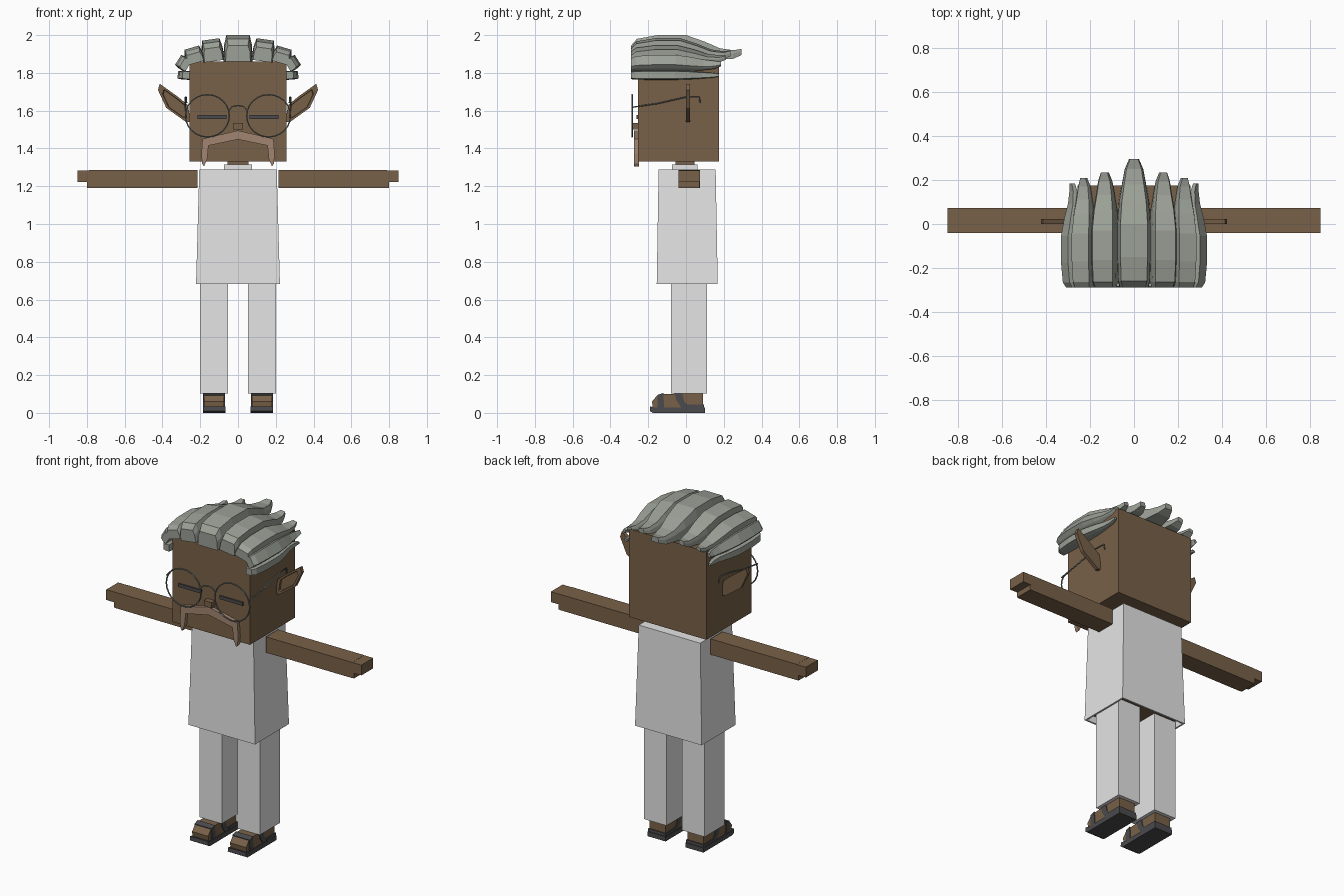
import bpy
import bmesh
import math
from mathutils import Matrix, Vector

cube = bpy.data.objects.get("Cube")
if cube:
    bpy.data.objects.remove(cube, do_unlink=True)


def material(name, r, g, b):
    m = bpy.data.materials.new(name)
    m.use_nodes = True
    m.diffuse_color = (r, g, b, 1)
    m.node_tree.nodes["Principled BSDF"].inputs["Base Color"].default_value = (r, g, b, 1)
    return m


SKIN = material("brown skin", .19, .12, .065)
CLOTH = material("white cloth", .78, .78, .78)
HAIR = material("grey hair", .33, .355, .31)
LIP = material("light brown moustache", .36, .235, .165)
DARK = material("charcoal", .07, .07, .075)
WIRE = material("grey wire", .17, .2, .19)


def finish(name, bm, mat):
    bmesh.ops.recalc_face_normals(bm, faces=bm.faces)
    me = bpy.data.meshes.new(name)
    bm.to_mesh(me)
    bm.free()
    me.materials.append(mat)
    ob = bpy.data.objects.new(name, me)
    bpy.context.collection.objects.link(ob)
    return ob


def loft(name, rings, mat, caps=(True, True)):
    """Skin a list of equal point rings."""
    bm = bmesh.new()
    rows = [[bm.verts.new(p) for p in ring] for ring in rings]
    n = len(rows[0])
    for a, b in zip(rows, rows[1:]):
        for i in range(n):
            j = (i + 1) % n
            bm.faces.new((a[i], a[j], b[j], b[i]))
    for row, cap in zip((rows[0], rows[-1]), caps):
        if cap:
            bm.faces.new(row)
    return finish(name, bm, mat)


def rect(x0, x1, y0, y1, z):
    return [(x0, y0, z), (x1, y0, z), (x1, y1, z), (x0, y1, z)]


def box(name, x, y, z, mat):
    return loft(name, [rect(*x, *y, z[0]), rect(*x, *y, z[1])], mat)


def prism_x(name, pts, x0, x1, mat):
    return loft(name, [[(x, y, z) for y, z in pts] for x in (x0, x1)], mat)


def prism_y(name, pts, y0, y1, mat):
    return loft(name, [[(x, y, z) for x, z in pts] for y in (y0, y1)], mat)


def wire(name, pts, cyclic=False):
    cu = bpy.data.curves.new(name, "CURVE")
    cu.dimensions = "3D"
    cu.bevel_depth = .004
    cu.bevel_resolution = 1
    cu.use_fill_caps = True
    sp = cu.splines.new("POLY")
    sp.points.add(len(pts) - 1)
    for p, co in zip(sp.points, pts):
        p.co = (*co, 1)
    sp.use_cyclic_u = cyclic
    cu.materials.append(WIRE)
    ob = bpy.data.objects.new(name, cu)
    bpy.context.collection.objects.link(ob)


# Head, neck and clothed torso
box("head", (-.258, .258), (-.255, .175), (1.33, 1.86), SKIN)
box("neck", (-.055, .055), (-.055, .045), (1.25, 1.34), SKIN)
box("collar", (-.073, .073), (-.073, .06), (1.27, 1.315), CLOTH)
box("hips", (-.195, .195), (-.125, .14), (.71, 1.2), SKIN)
loft("tunic", [rect(-.205, .205, -.145, .157, 1.288),
               rect(-.222, .222, -.155, .168, .682),
               rect(-.212, .212, -.145, .158, .682),
               rect(-.205, .205, -.138, .15, .8)], CLOTH, (True, False))

# Hair locks: y, top height, bottom height and width factor along a lock
LOCK = [(-.29, .085, .0, .85), (-.26, .12, 0, .95), (-.15, .14, 0, 1), (0, .14, 0, 1),
        (.1, .105, 0, .9), (.18, .07, .01, .72), (.25, .06, .015, .55), (.295, .067, .035, .3)]


def hair_lock(name, x, z, tilt, width, height, tip):
    rot = Matrix.Rotation(math.radians(tilt), 3, "Y")
    rings = []
    for y, top, low, wf in LOCK:
        y = -.29 + (y + .29) * (tip + .29) / .585
        w = width * wf
        t, b = top * height, low * height
        m = b + (t - b) * .6
        sec = [(-w, b), (-w * .97, m), (-w * .8, t), (w * .8, t), (w * .97, m), (w, b)]
        rings.append([rot @ Vector((u, 0, v)) + Vector((x, y, z)) for u, v in sec])
    loft(name, rings, HAIR)


hair_lock("hair_centre", 0, 1.86, 0, .077, 1, .295)

for side, s in (("left", 1), ("right", -1)):
    hair_lock(side + "_hair_inner", s * .128, 1.862, s * 8, .058, .83, .235)
    hair_lock(side + "_hair_outer", s * .222, 1.853, s * 16, .05, .6, .21)
    hair_lock(side + "_hair_temple", s * .262, 1.835, s * 58, .038, .46, .185)
    hair_lock(side + "_hair_side", s * .256, 1.787, s * 88, .024, .45, .175)

    # Ear with a sunken front panel
    shape = [(.25, 1.54), (.275, 1.54), (.38, 1.615), (.424, 1.71), (.414, 1.742),
             (.32, 1.675), (.265, 1.63)]
    cx, cz = .33, 1.63

    def ear_ring(k, y):
        return [(s * (cx + (x - cx) * k), y, cz + (z - cz) * k) for x, z in shape]
    loft(side + "_ear", [ear_ring(1, .022), ear_ring(1, 0), ear_ring(.74, 0),
                         ear_ring(.7, .01)], SKIN)

    # Narrow eye and glasses
    box(side + "_eye", (s * .06, s * .215), (-.263, -.25), (1.556, 1.576), DARK)
    wire(side + "_lens_rim", [(s * .162 + .116 * math.cos(a * math.pi / 12), -.285,
                              1.573 + .112 * math.sin(a * math.pi / 12))
                             for a in range(24)], True)
    wire(side + "_temple_arm", [(s * .278, -.285, 1.618), (s * .28, -.15, 1.638),
                               (s * .278, 0, 1.672), (s * .275, .07, 1.672),
                               (s * .272, .075, 1.64)])

    # Arm and stepped hand
    box(side + "_arm", (s * .215, s * .79), (-.041, .073), (1.19, 1.285), SKIN)
    box(side + "_fingers", (s * .78, s * .85), (-.04, .073), (1.222, 1.284), SKIN)
    box(side + "_thumb_block", (s * .78, s * .8), (-.039, .072), (1.19, 1.23), SKIN)

    # Trouser leg
    box(side + "_trouser", (s * .052, s * .202), (-.08, .111), (.103, .74), CLOTH)

    # Sandal and foot
    foot = [(-.175, .025), (-.18, .06), (-.155, .09), (-.12, .1), (.09, .105), (.09, .025)]
    prism_x(side + "_foot", foot, s * .073, s * .18, SKIN)
    sole = [(-.175, 0), (-.192, .01), (-.19, .034), (-.16, .028), (.1, .028), (.1, 0)]
    prism_x(side + "_sole", sole, s * .066, s * .186, DARK)
    toe_strap = [(-.15, .02), (-.152, .095), (-.12, .105), (-.115, .02)]
    prism_x(side + "_toe_strap", toe_strap, s * .069, s * .184, DARK)
    ankle_strap = [(-.06, .106), (-.05, .065), (-.02, .02), (.03, .02), (-.01, .06), (-.02, .106)]
    prism_x(side + "_ankle_strap", ankle_strap, s * .069, s * .184, DARK)
    box(side + "_heel_strap", (s * .068, s * .185), (.01, .096), (.02, .045), DARK)

# Glasses bridge, nose and moustache
wire("glasses_bridge", [(-.05, -.285, 1.6), (-.03, -.285, 1.622), (0, -.285, 1.628),
                        (.03, -.285, 1.622), (.05, -.285, 1.6)])
box("nose", (-.026, .026), (-.288, -.25), (1.5, 1.534), SKIN)
half = [(.16, 1.458), (.188, 1.45), (.194, 1.37), (.19, 1.32), (.18, 1.305),
        (.163, 1.345), (.156, 1.415)]
outline = [(0, 1.495)] + half + [(0, 1.448)] + [(-x, z) for x, z in reversed(half)]
prism_y("moustache", outline, -.276, -.25, LIP)
